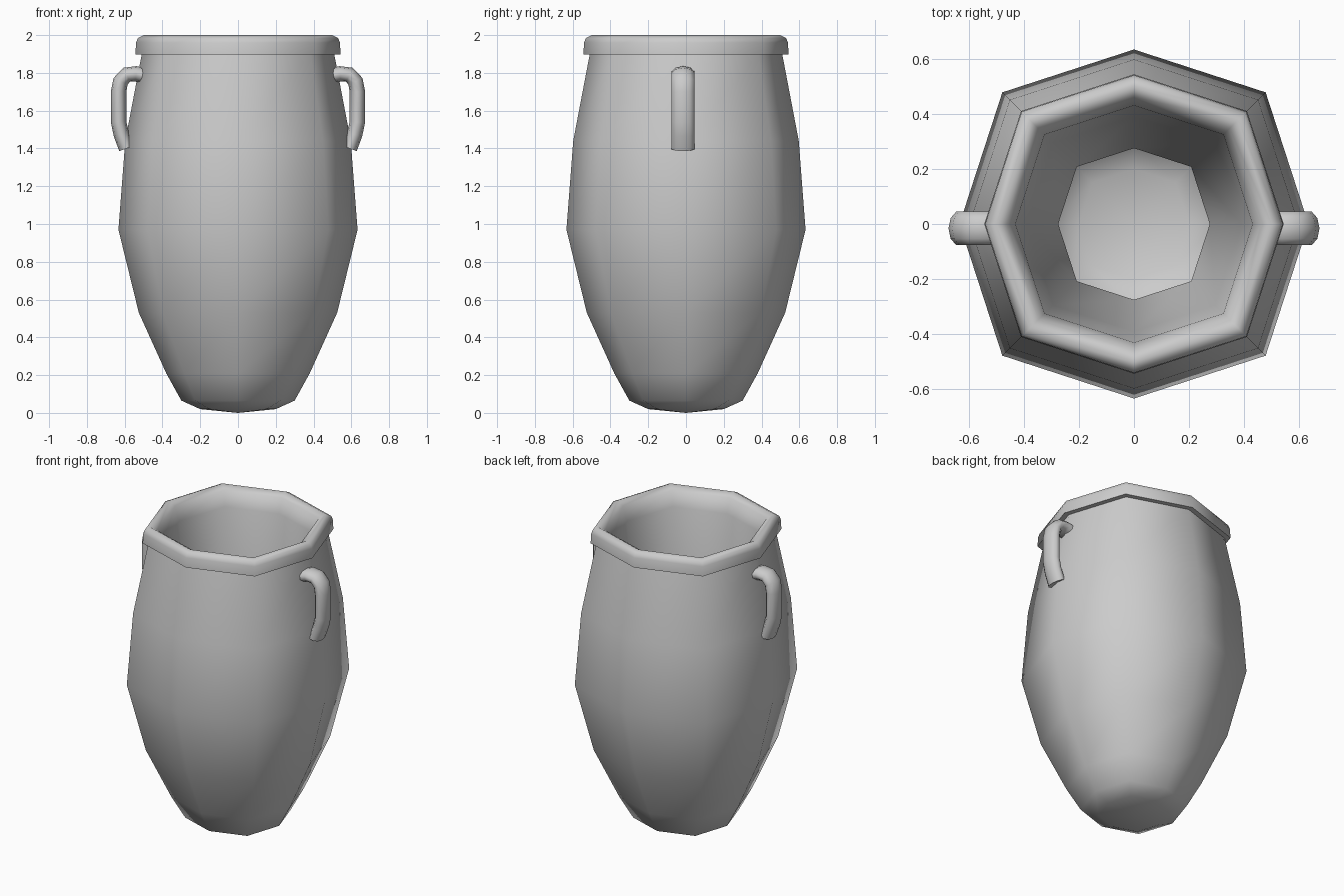
import bpy, bmesh
from math import sin, cos, pi, radians
from mathutils import Vector

if "Cube" in bpy.data.objects:
    bpy.data.objects.remove(bpy.data.objects["Cube"])


def finish(name, bm, angle=65):
    bmesh.ops.recalc_face_normals(bm, faces=bm.faces)
    me = bpy.data.meshes.new(name)
    bm.to_mesh(me)
    bm.free()
    ob = bpy.data.objects.new(name, me)
    bpy.context.collection.objects.link(ob)
    bpy.ops.object.select_all(action='DESELECT')
    ob.select_set(True)
    bpy.context.view_layer.objects.active = ob
    bpy.ops.object.shade_smooth_by_angle(angle=radians(angle))
    return ob


def bridge(bm, rings):
    for a, b in zip(rings, rings[1:]):
        n = len(a)
        for i in range(n):
            j = (i + 1) % n
            bm.faces.new((a[i], a[j], b[j], b[i]))


def octagon_lathe(name, profile, cap_z=None):
    # eight sides, with the diagonal corners pushed out slightly
    bm = bmesh.new()
    rings = []
    for r, z in profile:
        ring = []
        for i in range(8):
            k = r * (1.067 if i % 2 else 1.0)
            ring.append(bm.verts.new((k * cos(i * pi / 4), k * sin(i * pi / 4), z)))
        rings.append(ring)
    bridge(bm, rings)
    if cap_z is not None:
        c = bm.verts.new((0, 0, cap_z))
        for i in range(8):
            bm.faces.new((c, rings[0][i], rings[0][(i + 1) % 8]))
    return finish(name, bm)


def handle(name, side):
    # flattened tube swept along a bent path in the xz plane
    path = [Vector((x, 0, z)) for x, z in (
        (0.50, 1.785), (0.54, 1.795), (0.59, 1.79), (0.622, 1.755), (0.632, 1.70),
        (0.632, 1.54), (0.618, 1.475), (0.59, 1.40))]
    bm = bmesh.new()
    rings = []
    for i, p in enumerate(path):
        t = (path[min(i + 1, len(path) - 1)] - path[max(i - 1, 0)]).normalized()
        n = Vector((-t.z, 0, t.x))
        ring = []
        for s in range(10):
            a = 2 * pi * s / 10
            v = p + n * 0.041 * cos(a) + Vector((0, 0.064 * sin(a) - 0.016, 0))
            ring.append(bm.verts.new((v.x * side, v.y, v.z)))
        rings.append(ring)
    bridge(bm, rings)
    bm.faces.new(rings[0])
    bm.faces.new(rings[-1])
    return finish(name, bm)


# Jar: outer wall, overhanging lip and tapering inner wall
octagon_lathe("jar_body", [
    (0.20, 0.02), (0.30, 0.065), (0.38, 0.21), (0.525, 0.53),
    (0.633, 0.97), (0.597, 1.44), (0.51, 1.897),
    (0.543, 1.897), (0.54, 1.96), (0.53, 1.985), (0.50, 2.0),
    (0.46, 1.975), (0.43, 1.88), (0.39, 1.40), (0.275, 0.45)], cap_z=0.0)

# Pair of side handles
handle("handle_right", 1)
handle("handle_left", -1)
